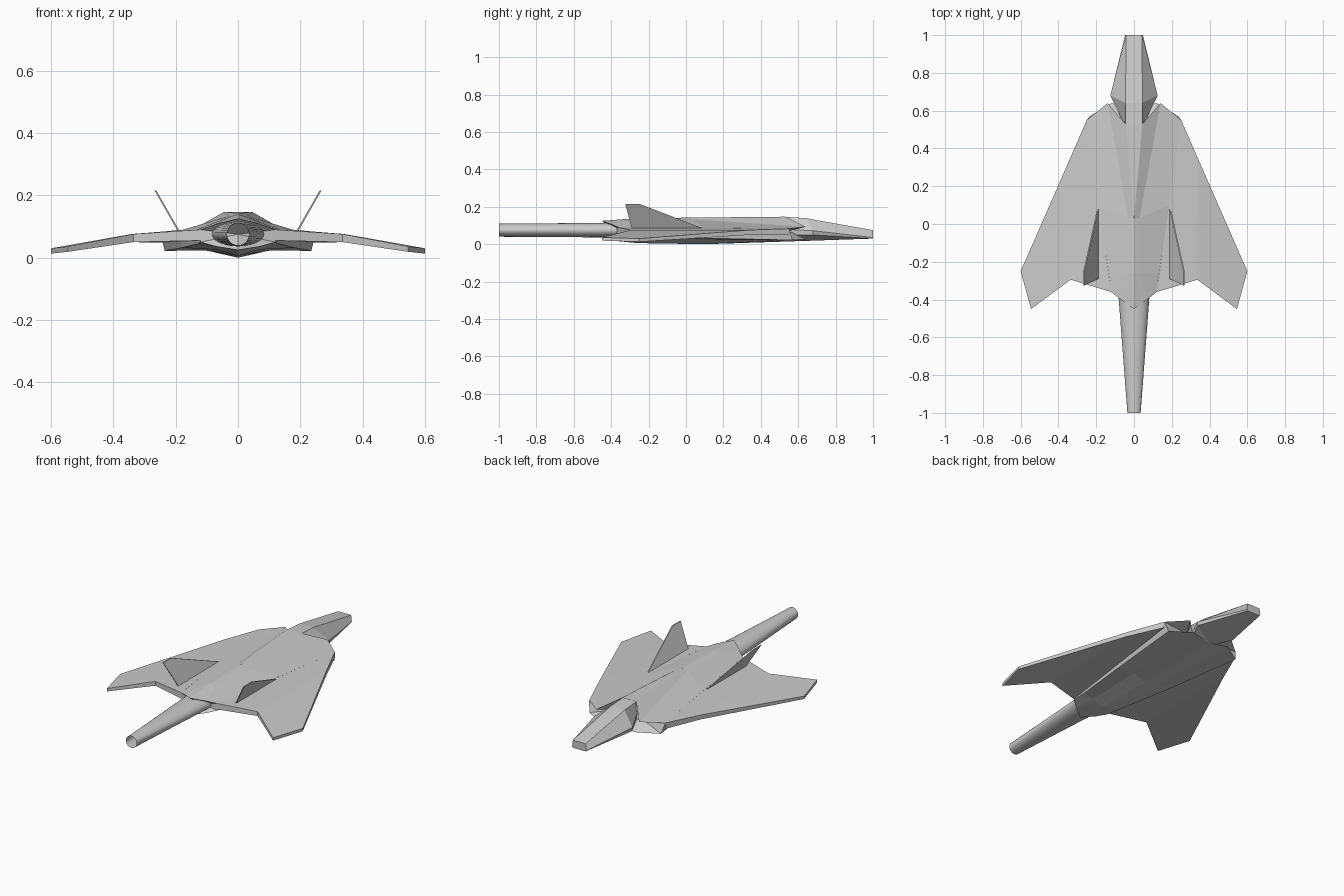
import bpy, bmesh
from math import cos, sin, tau

if "Cube" in bpy.data.objects:
    bpy.data.objects.remove(bpy.data.objects["Cube"])


def make(name, build, mirror=True):
    """Make an object from a bmesh-building function, optionally mirrored in x."""
    bm = bmesh.new()
    build(bm)
    bmesh.ops.remove_doubles(bm, verts=bm.verts, dist=0.0004)
    bmesh.ops.recalc_face_normals(bm, faces=bm.faces)
    me = bpy.data.meshes.new(name)
    bm.to_mesh(me)
    bm.free()
    ob = bpy.data.objects.new(name, me)
    bpy.context.collection.objects.link(ob)
    if mirror:
        m = ob.modifiers.new("mirror", "MIRROR")
        m.use_clip = True
        m.merge_threshold = 0.0005
    return ob


def loft(bm, rows, closed=False):
    """Join rows of points with quads."""
    vs = [[bm.verts.new(p) for p in r] for r in rows]
    n = len(rows[0])
    for a, b in zip(vs, vs[1:]):
        for i in range(n if closed else n - 1):
            j = (i + 1) % n
            bm.faces.new((a[i], a[j], b[j], b[i]))
    return vs


def fan(bm, row, centre, closed=False):
    """Close a row of vertices with triangles to a centre point."""
    c = bm.verts.new(centre)
    pairs = list(zip(row, row[1:]))
    if closed:
        pairs.append((row[-1], row[0]))
    for a, b in pairs:
        if (a.co - b.co).length > 0.0005:
            bm.faces.new((a, b, c))


# Fuselage: rows run from top ridge, shoulder and wing root down to the keel
def fuselage(bm):
    rows = [
        [(0, .53, .147), (.045, .53, .147), (.14, .64, .093), (.25, .55, .083),
         (.235, .57, .022), (.12, .64, .027), (0, .62, .017)],
        [(0, .03, .142), (0, .03, .142), (.03, .03, .133), (.186, .1, .087),
         (.18, .1, .032), (.09, .1, .023), (0, .1, 0)],
        [(0, -.26, .139), (0, -.26, .139), (.03, -.26, .130), (.134, -.26, .089),
         (.13, -.26, .044), (.07, -.26, .026), (0, -.26, .006)],
        [(0, -.45, .125), (0, -.45, .125), (.07, -.40, .108), (.12, -.36, .09),
         (.12, -.36, .05), (.07, -.40, .036), (0, -.45, .025)],
    ]
    vs = loft(bm, rows)
    fan(bm, vs[0], (.09, .55, .07))      # recessed intake face
    fan(bm, vs[-1], (0, -.39, .075))     # rear bulkhead


make("fuselage", fuselage)


# Nose: flat tip, wide chine, then tucking in at the intake
def nose(bm):
    rows = [
        [(0, 1, .075), (.042, 1, .075), (.047, 1, .036), (.042, 1, .03), (0, 1, .03)],
        [(0, .64, .139), (.045, .64, .139), (.125, .68, .072), (.122, .68, .05), (0, .62, .017)],
        [(0, .52, .147), (.045, .52, .147), (.052, .53, .08), (.05, .53, .05), (0, .52, .014)],
    ]
    vs = loft(bm, rows)
    bm.faces.new(vs[0])


make("nose", nose)


# Wings: span stations, each a ring of leading top, trailing top and undersides
def wing(bm):
    stations = [(.25, .55, .083, .12, -.36, .09, .035),
                (.34, .344, .076, .335, -.295, .076, .026),
                (.60, -.25, .030, .545, -.45, .036, .017)]
    rows = [[(xl, yl, zl), (xt, yt, zt), (xt, yt, zt - t), (xl, yl, zl - t)]
            for xl, yl, zl, xt, yt, zt, t in stations]
    vs = loft(bm, rows, closed=True)
    bm.faces.new(vs[-1])


make("wings", wing)


# Tail fins: thin canted plates
def fin(bm):
    outline = [(.187, .09, .085), (.262, -.25, .216), (.262, -.325, .216), (.187, -.29, .085)]
    vs = loft(bm, [[(x + d, y, z) for x, y, z in outline] for d in (0, .006)], closed=True)
    for r in vs:
        bm.faces.new(r)


make("tail_fins", fin)


# Exhaust tube: oval at the fuselage, round and open at the end
def exhaust(bm):
    N = 32
    rows = [[(rx * cos(tau * i / N), y, .075 + rz * sin(tau * i / N)) for i in range(N)]
            for y, rx, rz in ((-.37, .083, .039), (-1, .035, .035))]
    vs = loft(bm, rows, closed=True)
    fan(bm, vs[0], (0, -.37, .075), closed=True)


tube = make("exhaust_tube", exhaust, mirror=False)
bpy.context.view_layer.objects.active = tube
tube.select_set(True)
bpy.ops.object.shade_smooth_by_angle()
